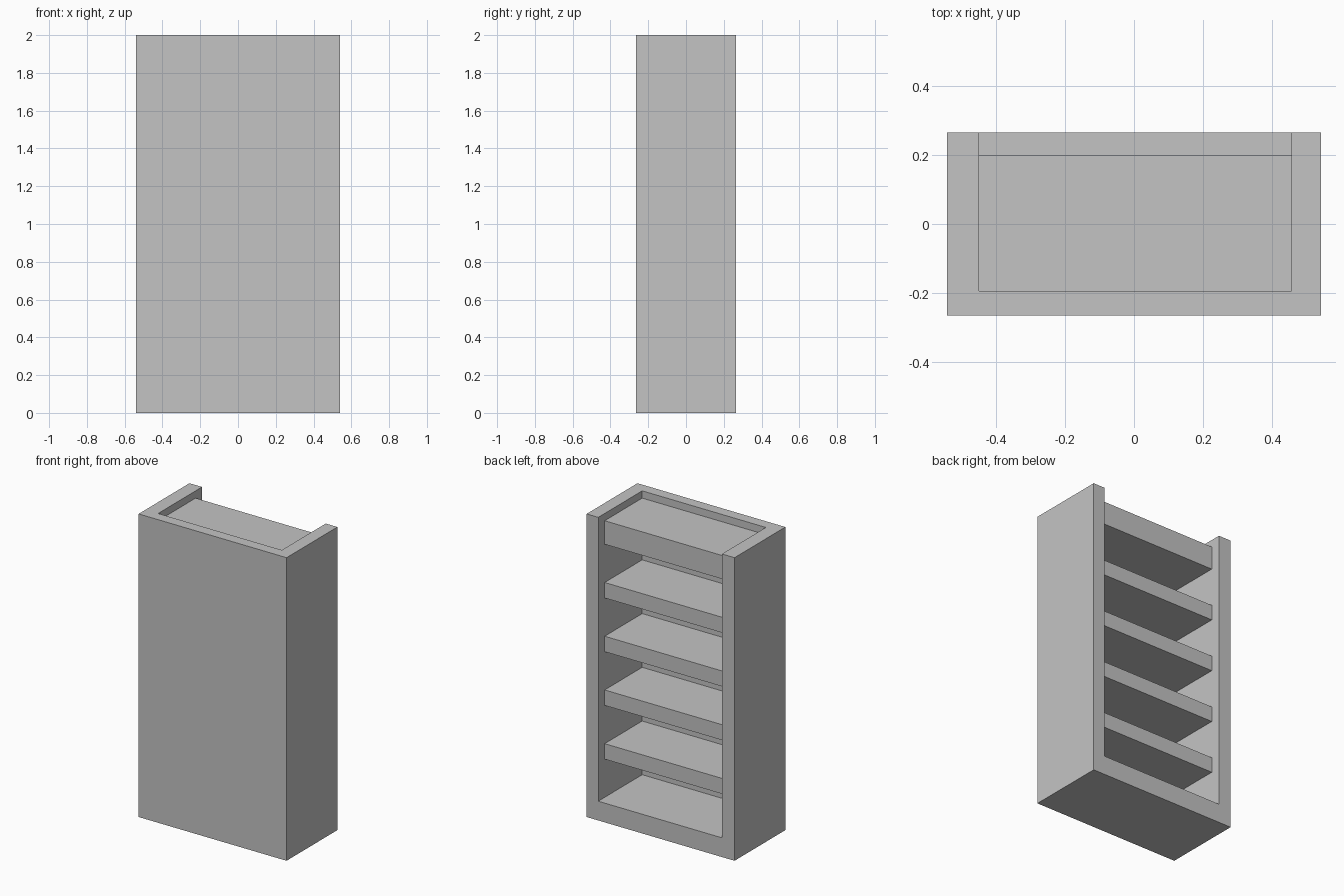
import bpy

cube = bpy.data.objects.get("Cube")
if cube:
    bpy.data.objects.remove(cube, do_unlink=True)

# Single plain grey finish
GREY = (0.55, 0.55, 0.55, 1.0)
grey = bpy.data.materials.new("plain grey")
grey.use_nodes = True
grey.diffuse_color = GREY
grey.node_tree.nodes["Principled BSDF"].inputs["Base Color"].default_value = GREY

# Outer size and inner cavity limits
X0, X1 = -0.54, 0.54
Y0, Y1 = -0.265, 0.265
TOP = 2.0
IN_X0, IN_X1 = -0.448, 0.455
IN_Y0 = -0.193
SHELF_Y1 = 0.198
FLOOR = 0.127


def prism(name, outline, z0, z1):
    """Extrude a flat counter-clockwise outline from z0 up to z1."""
    n = len(outline)
    verts = [(x, y, z) for z in (z0, z1) for x, y in outline]
    faces = [tuple(reversed(range(n))), tuple(range(n, 2 * n))]
    faces += [(i, (i + 1) % n, n + (i + 1) % n, n + i) for i in range(n)]
    mesh = bpy.data.meshes.new(name)
    mesh.from_pydata(verts, [], faces)
    mesh.materials.append(grey)
    obj = bpy.data.objects.new(name, mesh)
    bpy.context.collection.objects.link(obj)
    return obj


def rect(x0, x1, y0, y1):
    return [(x0, y0), (x1, y0), (x1, y1), (x0, y1)]


# U-shaped shell: front panel and both sides, open at the back
prism("cabinet_shell",
      [(X0, Y0), (X1, Y0), (X1, Y1), (IN_X1, Y1),
       (IN_X1, IN_Y0), (IN_X0, IN_Y0), (IN_X0, Y1), (X0, Y1)], 0, TOP)

# Thick floor, flush with the back
prism("floor", rect(IN_X0, IN_X1, IN_Y0, Y1), 0, FLOOR)

# Evenly spaced shelves and a thicker top board, set in from the back
first, step, thick = 0.379, 0.3545, 0.102
for i in range(4):
    z = first + i * step
    prism(f"shelf_{i + 1}", rect(IN_X0, IN_X1, IN_Y0, SHELF_Y1), z, z + thick)
z = first + 4 * step
prism("top_board", rect(IN_X0, IN_X1, IN_Y0, SHELF_Y1), z, z + 0.155)
